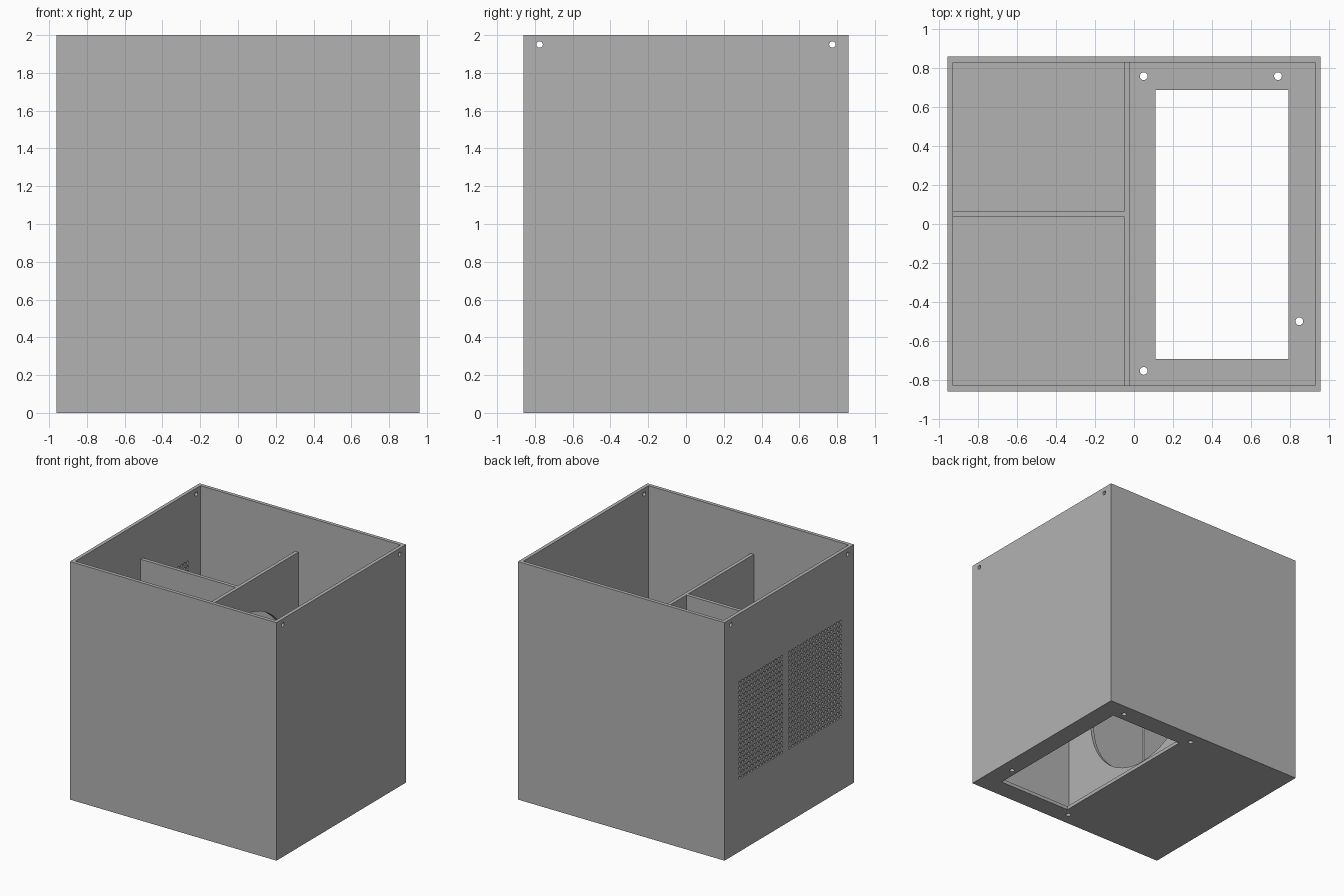
import bpy
from math import cos, sin, tau
from mathutils import Matrix

cube = bpy.data.objects.get("Cube")
if cube:
    bpy.data.objects.remove(cube, do_unlink=True)

grey = bpy.data.materials.new("plain grey")
grey.use_nodes = True
colour = (0.45, 0.45, 0.45, 1)
grey.diffuse_color = colour
grey.node_tree.nodes["Principled BSDF"].inputs["Base Color"].default_value = colour

HX, HY, H, T = 0.96, 0.86, 2.0, 0.03      # half width, half depth, height, wall
IX, IY = HX - T, HY - T                   # inside half sizes
DIV_H = 1.685                             # divider top


def rect(u0, v0, u1, v1):
    return [(u0, v0), (u1, v0), (u1, v1), (u0, v1)]


def circle(u, v, r, n=16):
    return [(u + r * cos(tau * i / n), v + r * sin(tau * i / n)) for i in range(n)]


def panel(name, axis, start, outline, holes=()):
    """Flat plate of thickness T, its normal along axis, pierced by the hole loops."""
    curve = bpy.data.curves.new(name, 'CURVE')
    curve.dimensions = '2D'
    curve.fill_mode = 'BOTH'
    curve.extrude = T / 2
    for loop in (outline, *holes):
        s = curve.splines.new('POLY')
        s.points.add(len(loop) - 1)
        for p, (u, v) in zip(s.points, loop):
            p.co = (u, v, 0, 1)
        s.use_cyclic_u = True
    helper = bpy.data.objects.new(name + " outline", curve)
    bpy.context.collection.objects.link(helper)
    graph = bpy.context.evaluated_depsgraph_get()
    mesh = bpy.data.meshes.new_from_object(helper.evaluated_get(graph))
    bpy.data.objects.remove(helper, do_unlink=True)
    # plate axes (u, v, normal) are (y, z, x), (z, x, y) or (x, y, z)
    turn = {
        'x': Matrix(((0, 0, 1, 0), (1, 0, 0, 0), (0, 1, 0, 0), (0, 0, 0, 1))),
        'y': Matrix(((0, 1, 0, 0), (0, 0, 1, 0), (1, 0, 0, 0), (0, 0, 0, 1))),
        'z': Matrix.Identity(4),
    }[axis]
    mesh.transform(turn @ Matrix.Translation((0, 0, start + T / 2)))
    mesh.materials.clear()
    mesh.materials.append(grey)
    for f in mesh.polygons:
        f.use_smooth = False
        f.material_index = 0
    ob = bpy.data.objects.new(name, mesh)
    bpy.context.collection.objects.link(ob)
    return ob


# outer walls
panel("front_wall", 'y', -HY, rect(0, -HX, H, HX))
panel("back_wall", 'y', IY, rect(0, -HX, H, HX))
corner_holes = [circle(y, 1.95, 0.017) for y in (-0.775, 0.775)]
side = rect(-IY, 0, IY, H)
panel("left_wall", 'x', IX, side, corner_holes)

# vent wall: two fields of small holes, split at the cross divider
pitch = 0.04
columns = [0.66 - pitch * i for i in range(15)] + [-pitch * i for i in range(18)]
vents = [circle(y, 0.62 + pitch * k, 0.013, 8) for y in columns for k in range(21)]
panel("vent_wall", 'x', -HX, side, corner_holes + vents)

# floor with the large opening and screw holes
screws = [(0.05, 0.76), (0.74, 0.76), (0.85, -0.5), (0.05, -0.755)]
panel("floor", 'z', 0, rect(-IX, -IY, IX, IY),
      [rect(0.11, -0.695, 0.795, 0.69)] + [circle(x, y, 0.02) for x, y in screws])

# inner dividers, the main one with a round fan opening
panel("main_divider", 'x', -0.05, rect(-IY, T, IY, DIV_H),
      [circle(0.08, 0.79, 0.64, 64)])
panel("cross_divider", 'y', 0.037, rect(T, -IX, DIV_H, -0.05))
